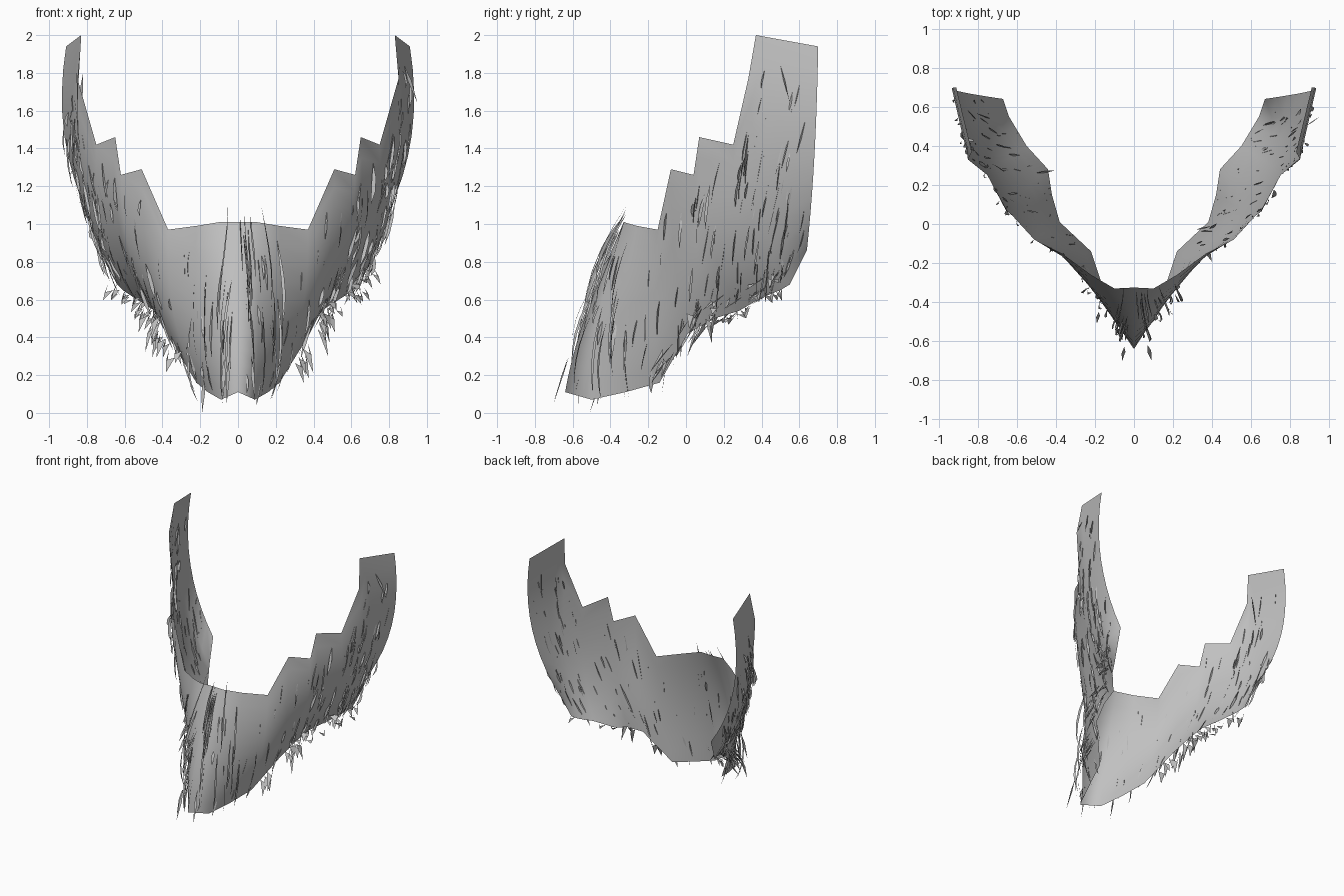
import bpy, random, math
from mathutils import Vector

if "Cube" in bpy.data.objects:
    bpy.data.objects.remove(bpy.data.objects["Cube"])

random.seed(5)

grey = bpy.data.materials.new("hair grey")
grey.diffuse_color = (0.53, 0.53, 0.53, 1)
grey.use_nodes = True
grey.node_tree.nodes["Principled BSDF"].inputs["Base Color"].default_value = grey.diffuse_color

# Columns from chin to ear: upper edge, middle, lower edge
COLS = [[Vector(p) for p in c] for c in (
    ((0, -.325, 1.01), (0, -.53, .52), (0, -.64, .11)),
    ((.10, -.33, 1.01), (.11, -.46, .50), (.09, -.50, .07)),
    ((.22, -.26, .99), (.22, -.33, .50), (.16, -.32, .11)),
    ((.37, -.15, .97), (.34, -.17, .53), (.22, -.14, .16)),
    ((.51, -.08, 1.29), (.48, -.06, .82), (.38, .01, .42)),
    ((.62, .04, 1.26), (.57, .06, .84), (.42, .15, .50)),
    ((.65, .07, 1.46), (.62, .12, .95), (.44, .28, .54)),
    ((.75, .25, 1.42), (.71, .29, .97), (.55, .40, .61)),
    ((.85, .33, 1.77), (.80, .40, 1.14), (.61, .50, .65)),
    ((.83, .37, 2.0), (.86, .50, 1.30), (.64, .55, .68)),
    ((.91, .70, 1.94), (.90, .68, 1.36), (.67, .64, .86)))]
LAST = len(COLS) - 1


def column(i, v):
    a, b, c = COLS[i]
    return a * (2*v - 1) * (v - 1) + b * 4*v * (1 - v) + c * v * (2*v - 1)


def surf(u, v):
    """Point on the sheet; u runs from ear to ear, v from top to bottom."""
    w = min(abs(u), LAST - .001)
    i = int(w)
    p = column(i, v).lerp(column(i + 1, v), w - i)
    if u < 0:
        p.x = -p.x
    return p


def frame(u, v):
    """Outward normal and sideways tangent."""
    t = (surf(u + .05, v) - surf(u - .05, v)).normalized()
    d = (surf(u, v + .05) - surf(u, v - .05)).normalized()
    n = d.cross(t).normalized()
    p = surf(u, v)
    if n.dot(p - Vector((0, .6, p.z))) < 0:
        n = -n
    return n, t


def make(name, verts, faces, smooth):
    me = bpy.data.meshes.new(name)
    me.from_pydata(verts, [], faces)
    me.materials.append(grey)
    me.polygons.foreach_set("use_smooth", [smooth] * len(faces))
    ob = bpy.data.objects.new(name, me)
    bpy.context.collection.objects.link(ob)
    return ob


# Main beard sheet
ROWS = 10
verts = [surf(u, r / ROWS) for u in range(-LAST, LAST + 1) for r in range(ROWS + 1)]
faces = []
for c in range(2 * LAST):
    for r in range(ROWS):
        a = c * (ROWS + 1) + r
        faces.append((a, a + 1, a + ROWS + 2, a + ROWS + 1))
make("beard_sheet", verts, faces, True)


def clamp(p):
    return Vector((max(-.95, min(.95, p.x)), max(-.71, min(.71, p.y)), max(.02, p.z)))


def blade(vs, fs, path, n, t, width):
    """Thin pointed strand along a list of points."""
    ang = random.uniform(0, math.pi)
    base, steps = len(vs), len(path) - 1
    for k, p in enumerate(path):
        side = (n * math.cos(ang) + t * math.sin(ang)) * width * math.sin(math.pi * k / steps)
        vs += [clamp(p - side), clamp(p + side)] if 0 < k < steps else [clamp(p)]
    end = len(vs) - 1
    fs.append((base, base + 1, base + 2))
    for k in range(steps - 2):
        a = base + 1 + 2 * k
        fs.append((a, a + 2, a + 3, a + 1))
    fs.append((end - 2, end, end - 1))


# Short hairs, slanting forward and down, denser where the cheek is larger
vs, fs = [], []
for i in range(270):
    u = random.uniform(.3, LAST - .15) if i % 3 else random.uniform(7.2, LAST - .1)
    u *= random.choice((-1, 1))
    v = random.uniform(.1, .9)
    n, t = frame(u, v)
    w = Vector((random.uniform(-.06, .06), -.2 + random.uniform(-.1, .1), -1))
    w = (w - n * w.dot(n) * random.uniform(.75, 1)).normalized()
    length = random.uniform(.08, .26)
    p = surf(u, v) + n * random.uniform(-.02, .008)
    out = random.uniform(-.005, .025)
    path = [p + w * length * k / 3 + n * out * math.sin(k * .8) for k in range(4)]
    if path[-1].z < .1 and abs(u) > 2.5:
        continue
    blade(vs, fs, path, n, t, random.uniform(.004, .013))
make("short_hairs", vs, fs, False)

# Long strands hanging in front of the chin
vs, fs = [], []
for i in range(28):
    u = random.uniform(-2.4, 2.4) if i % 2 else random.uniform(-.7, .7)
    v0 = random.uniform(-.09, .55)
    dv = min(random.uniform(.3, .6), 1.06 - v0)
    lift = random.uniform(.02, .08)
    path = []
    for k in range(6):
        n, t = frame(u, min(max(v0 + dv * k / 5, .05), .95))
        path.append(surf(u, v0 + dv * k / 5) + n * lift * (.25 + .75 * math.sin(k * .45)))
    blade(vs, fs, path, n, t, random.uniform(.004, .011))
make("chin_strands", vs, fs, False)

# Broad ragged tufts under the jaw line
vs, fs = [], []
for sign in (-1, 1):
    for i in range(30):
        low = i % 5 < 2
        u = sign * (random.uniform(3.3, 5.0) if low else random.uniform(5.0, 8.2))
        n, t = frame(u, .9)
        p = surf(u, random.uniform(.85, 1.0)) + n * random.uniform(-.01, .05)
        down = Vector((n.x * .3, random.uniform(-.8, .1), -1 if low else -.5))
        tip = p + down * random.uniform(.08, .16)
        side = Vector((sign * random.uniform(0, .5), .8, .45)).normalized()
        side *= random.uniform(.025, .06)
        b = len(vs)
        vs += [p - side, p + side * .6, tip, p.lerp(tip, .3) + n * .02]
        fs += [(b, b + 3, b + 2), (b + 3, b + 1, b + 2)]
make("jaw_tufts", vs, fs, False)

# Stray whiskers at the chin tip and beside the ears
vs, fs = [], []
for x, y, z, dx, dy, dz in ((-.18, -.45, .18, -.01, -.06, -.18), (.07, -.62, .3, .02, -.08, -.24),
                            (-.05, -.63, .28, -.01, -.07, -.23), (.88, .5, 1.84, .07, .05, -.2),
                            (-.82, .42, 1.8, -.03, .02, -.28)):
    p, d, b = Vector((x, y, z)), Vector((dx, dy, dz)), len(vs)
    w = Vector((.01, .004, 0))
    vs += [p, p + d * .4 - w, p + d * .4 + w, p + d]
    fs.append((b, b + 1, b + 3, b + 2))
vs[3].z = 0
make("stray_whiskers", vs, fs, False)
